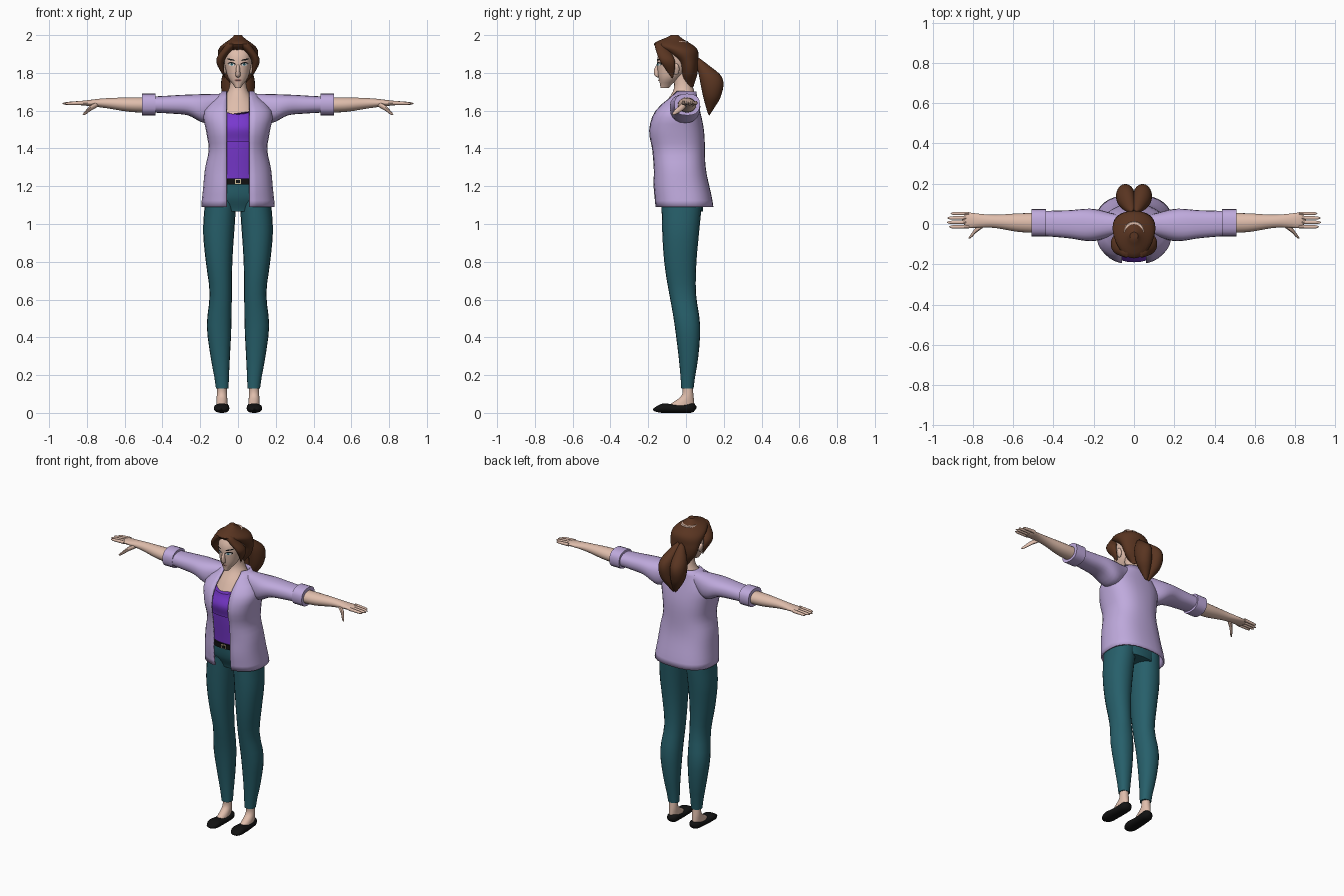
import bpy, bmesh, math
from mathutils import Vector
from mathutils.bvhtree import BVHTree

if "Cube" in bpy.data.objects:
    bpy.data.objects.remove(bpy.data.objects["Cube"], do_unlink=True)


def material(name, *rgb):
    mat = bpy.data.materials.new(name)
    mat.use_nodes = True
    mat.diffuse_color = (*rgb, 1)
    shader = next(node for node in mat.node_tree.nodes if node.type == "BSDF_PRINCIPLED")
    shader.inputs["Base Color"].default_value = (*rgb, 1)
    return mat


SKIN = material("skin", .74, .51, .41)
HAIR = material("brown hair", .1, .035, .015)
LILAC = material("lilac cloth", .52, .4, .72)
PURPLE = material("purple cloth", .19, .04, .62)
TEAL = material("teal cloth", .02, .115, .145)
BLACK = material("black", .006, .006, .006)
WHITE = material("eye white", .8, .8, .8)
GOLD = material("pale gold", .6, .5, .3)
LIPS = material("lips", .42, .2, .17)
made = []


def add_object(name, bm, mat):
    bmesh.ops.recalc_face_normals(bm, faces=bm.faces)
    mesh = bpy.data.meshes.new(name)
    bm.to_mesh(mesh)
    bm.free()
    mesh.materials.append(mat)
    obj = bpy.data.objects.new(name, mesh)
    bpy.context.collection.objects.link(obj)
    made.append(obj)
    return obj


def along(track, t):
    """Sample a constant, or a smooth curve through evenly spaced values."""
    if not isinstance(track, list):
        return track
    last = len(track) - 1
    index = min(int(t * last), last - 1)
    f = t * last - index
    a, b, c, d = (track[max(0, min(last, index + step))] for step in (-1, 0, 1, 2))
    return b + f / 2 * (c - a + f * (2 * a - 5 * b + 4 * c - d + f * (3 * (b - c) + d - a)))


def rounding(distance, length):
    """Radius factor that closes an end like a dome."""
    if distance >= length:
        return 1
    return max(.15, math.sqrt(1 - (1 - distance / length) ** 2))


def loft(name, mat, span, wide, deep, axis="z", side=1, count=20, power=2,
         opening=0, domes=(0, 0), steps=18):
    """Skin rounded sections along an axis; wide and deep hold low and high tracks."""
    bm = bmesh.new()
    rings = []
    gap = 1 if opening else 0

    def bulge(value):
        return math.copysign(abs(value) ** (2 / power), value)

    for step in range(steps + 1):
        t = step / steps
        place = span[0] + t * (span[1] - span[0])
        u_low, u_high = (along(track, t) for track in wide)
        v_low, v_high = (along(track, t) for track in deep)
        scale = rounding(t, domes[0]) * rounding(1 - t, domes[1]) / 2
        u_radius, v_radius = (u_high - u_low) * scale, (v_high - v_low) * scale
        start = math.asin((opening / u_radius) ** (power / 2))
        ring = []
        for k in range(count + gap):
            angle = start + (math.tau - 2 * start) * k / count
            u = (u_low + u_high) / 2 + u_radius * bulge(math.sin(angle))
            v = (v_low + v_high) / 2 - v_radius * bulge(math.cos(angle))
            x, y, z = {"x": (place, u, v), "y": (u, place, v), "z": (u, v, place)}[axis]
            ring.append(bm.verts.new((side * x, y, z)))
        rings.append(ring)
    for low, high in zip(rings, rings[1:]):
        for k in range(count):
            m = (k + 1) % len(low)
            bm.faces.new((low[k], low[m], high[m], high[k]))
    if not opening:
        bm.faces.new(rings[0])
        bm.faces.new(rings[-1])
    return add_object(name, bm, mat)


def torso(name, mat, span, outer, front, back, **options):
    """Upright loft that is symmetric about the middle."""
    outer = outer if isinstance(outer, list) else [outer, outer]
    return loft(name, mat, span, ([-w for w in outer], outer), (front, back), **options)


# Torso: skin, top, trousers seat, belt
torso("chest_and_neck", SKIN, (1.45, 1.8), [.11, .12, .1, .05, .04],
      [-.13, -.16, -.12, -.065, -.07], [.05, .06, .02])
torso("top_midriff", PURPLE, (1.2, 1.45), .14, [-.135, -.16], .07, power=2.2)
bust = torso("top_bust", PURPLE, (1.435, 1.58), [.14, .14, .13], [-.175, -.19, -.165], .06,
             count=32, power=2.2)
for vert in bust.data.vertices:  # scooped neckline
    if vert.co.z > 1.57:
        vert.co.z += min(.02, 3 * vert.co.x ** 2)
torso("trousers_seat", TEAL, (1.065, 1.215), [.13, .17, .15], [-.1, -.13, -.14], .09, power=2.3)
torso("belt", BLACK, (1.21, 1.24), .15, -.15, .09, power=2.3, steps=1)
torso("buckle", GOLD, (1.213, 1.239), .017, -.155, -.14, power=8, steps=1)
torso("buckle_centre", BLACK, (1.218, 1.234), .012, -.157, -.14, power=8, steps=1)

# Open cardigan
cardigan = torso("cardigan", LILAC, (1.09, 1.7), [.19, .18, .17, .15, .165, .175, .08],
                 [-.16, -.17, -.17, -.18, -.195, -.16, -.06], [.14, .1, .09, .05],
                 opening=.06, count=28, power=2.5)
shell = cardigan.modifiers.new("thickness", "SOLIDIFY")
shell.thickness = .01
shell.offset = 0

# Head, nose and hair cap
head = torso("head", SKIN, (1.72, 1.97), [.015, .05, .066, .075, .076, .05],
             [-.135, -.15, -.15, -.11], [-.09, 0, .04, .01], count=28, power=2.2)
torso("nose", SKIN, (1.775, 1.855), [.014, .008], [-.165, -.17, -.15], -.13, domes=(.2, 0))
torso("hair_cap", HAIR, (1.725, 2), [.03, .08, .1, .1, .02],
      [0, -.02, -.03, -.05, -.11, -.17, -.08], [.04, .06, .065, .055, -.04], count=28, steps=28)

# Painted face details, laid on the head surface
scan = bmesh.new()
scan.from_mesh(head.data)
face_tree = BVHTree.FromBMesh(scan)
scan.free()


def plate(name, mat, cx, cz, width, height, lift, tilt=0, side=1):
    bm = bmesh.new()
    count = 16

    def point(radius, k):
        angle = math.tau * k / count
        u, v = radius * width * math.cos(angle), radius * height * math.sin(angle)
        x = side * (cx + u * math.cos(tilt) - v * math.sin(tilt))
        z = cz + u * math.sin(tilt) + v * math.cos(tilt)
        hit = face_tree.ray_cast(Vector((x, -1, z)), Vector((0, 1, 0)))[0]
        return bm.verts.new((x, hit.y - lift, z))

    middle = point(0, 0)
    inner, outer = ([point(radius, k) for k in range(count)] for radius in (.5, 1))
    for k in range(count):
        m = (k + 1) % count
        bm.faces.new((middle, inner[k], inner[m]))
        bm.faces.new((inner[k], outer[k], outer[m], inner[m]))
    obj = add_object(name, bm, mat)
    if obj.data.polygons[0].normal.y > 0:
        obj.data.flip_normals()


plate("lips", LIPS, 0, 1.761, .019, .007, .003)
plate("mouth_line", BLACK, 0, 1.762, .016, .0015, .005)

# Paired parts
for side, label in ((1, "left_"), (-1, "right_")):
    plate(label + "eyelashes", BLACK, .034, 1.847, .021, .01, .002, .1, side)
    plate(label + "eye", WHITE, .034, 1.844, .017, .007, .004, .1, side)
    plate(label + "iris", TEAL, .033, 1.845, .006, .006, .005, 0, side)
    plate(label + "eyebrow", BLACK, .037, 1.87, .022, .004, .003, .2, side)
    loft(label + "ear", SKIN, (1.79, 1.85), (.06, [.075, .09]), (-.07, -.035),
         side=side, domes=(.5, .5))
    loft(label + "front_lock", HAIR, (1.965, 1.77), ([0, .07, .07], [.06, .115, .075]),
         ([-.17, -.14, -.08], [-.11, -.06, -.065]), side=side, domes=(.1, .2))
    loft(label + "ponytail_lobe", HAIR, (1.88, 1.575), (-.005, [.03, .085, .08, .02]),
         ([.05, .07, .09, .115], [.08, .19, .185, .13]), side=side, domes=(.1, .1))

    # Leg and foot
    loft(label + "trouser_leg", TEAL, (1.13, .13),
         ([.01, .03, .035, .05], [.175, .185, .17, .15, .165, .145, .117]),
         ([-.13, -.115, -.06, -.025], [.085, .07, .055, .053, .075, .065, .04]),
         side=side, power=2.2)
    loft(label + "foot", SKIN, (.15, .03), ([.06, .055], [.11, .115]),
         ([-.02, -.025, -.1], [.035, .045]), side=side)
    loft(label + "shoe", BLACK, (-.176, .055), (.046, [.13, .125, .116]),
         (0, [.035, .05, .045, .05, .06]), axis="y", side=side, power=2.3, domes=(.25, .15))

    # Arm and hand
    arm = dict(axis="x", side=side)
    loft(label + "sleeve", LILAC, (.07, .46),
         ([-.05, -.085, -.07, -.06], [.045, .075, .068, .065]),
         ([1.6, 1.535, 1.575, 1.585, 1.59], [1.69, 1.685, 1.675]), power=2.4, **arm)
    loft(label + "cuff", LILAC, (.437, .508), (-.062, .074), (1.575, 1.69), power=2.5,
         steps=1, **arm)
    loft(label + "forearm_and_palm", SKIN, (.42, .855),
         ([-.045, -.04, -.018, -.022], [.055, .053, .046, .06]),
         ([1.59, 1.593, 1.615, 1.63], [1.67, 1.67, 1.665, 1.65]), domes=(0, .05), **arm)
    for order, finger in enumerate(("little", "ring", "middle", "index")):
        y = .052 - .022 * order
        tip = .93 - .007 * (order - 1.7) ** 2
        loft(label + finger + "_finger", SKIN, (.82, tip), (y - .009, y + .009),
             (1.63, [1.652, 1.645]), count=10, domes=(0, .3), **arm)
    loft(label + "thumb", SKIN, (.735, .822), ([-.015, -.04, -.08], [.01, -.01, -.06]),
         ([1.62, 1.6, 1.57], [1.65, 1.63, 1.59]), count=10, domes=(.3, .3), **arm)

# Smooth shading with kept edges
bpy.ops.object.select_all(action="DESELECT")
for obj in made:
    obj.select_set(True)
bpy.context.view_layer.objects.active = made[0]
bpy.ops.object.shade_smooth_by_angle(angle=math.radians(40))
